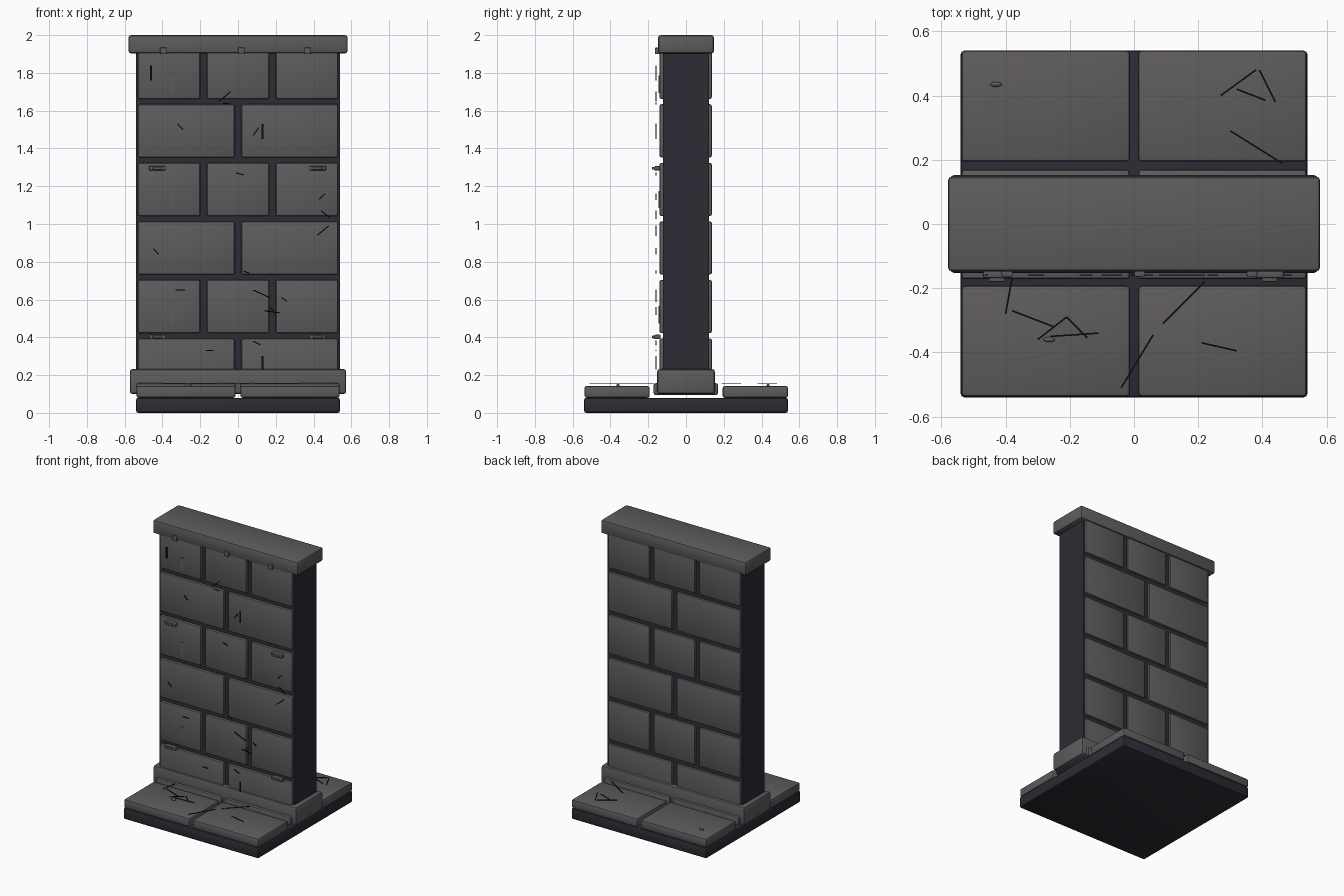
import bpy, bmesh, math
from mathutils import Matrix, Vector

cube = bpy.data.objects.get("Cube")
if cube:
    bpy.data.objects.remove(cube, do_unlink=True)


def material(name, colour):
    mat = bpy.data.materials.new(name)
    mat.use_nodes = True
    mat.diffuse_color = (*colour, 1)
    mat.node_tree.nodes["Principled BSDF"].inputs["Base Color"].default_value = (*colour, 1)
    return mat


stone = material("warm grey stone", (0.113, 0.104, 0.107))
mortar = material("dark blue mortar", (0.025, 0.025, 0.035))
soot = material("black crack", (0.006, 0.006, 0.008))


def finish(bm, name, mat, bevel=0, segments=2):
    """Bevel the mesh, make it an object and shade it."""
    if bevel:
        bmesh.ops.bevel(bm, geom=bm.edges[:], offset=bevel, segments=segments,
                        profile=0.5, affect='EDGES')
    mesh = bpy.data.meshes.new(name)
    bm.to_mesh(mesh)
    bm.free()
    mesh.materials.append(mat)
    obj = bpy.data.objects.new(name, mesh)
    bpy.context.collection.objects.link(obj)
    if bevel:
        bpy.ops.object.select_all(action='DESELECT')
        obj.select_set(True)
        bpy.context.view_layer.objects.active = obj
        bpy.ops.object.shade_smooth_by_angle(angle=math.radians(40))
    return obj


def block(name, x, y, z, mat=stone, bevel=0.0):
    """Box spanning the given (low, high) ranges."""
    spans = (x, y, z)
    centre = Vector([(a + b) / 2 for a, b in spans])
    size = [b - a for a, b in spans]
    bm = bmesh.new()
    bmesh.ops.create_cube(bm, size=1, matrix=Matrix.Translation(centre) @ Matrix.Diagonal((*size, 1)))
    return finish(bm, name, mat, bevel)


def around(centre, size):
    return centre - size / 2, centre + size / 2


def cracks(name, lines, place, width=0.006):
    """Thin bars along 2D lines, laid into the plane given by a matrix."""
    bm = bmesh.new()
    for ax, ay, bx, by in lines:
        a, b = Vector((ax, ay)), Vector((bx, by))
        d = b - a
        mid = (a + b) / 2
        turn = Matrix.Rotation(math.atan2(d.y, d.x), 4, 'Z')
        shape = Matrix.Diagonal((d.length, width, 0.003, 1))
        bmesh.ops.create_cube(bm, size=1, matrix=place @ Matrix.Translation((mid.x, mid.y, 0)) @ turn @ shape)
    return finish(bm, name, soot)


# Base and paving
block("base", (-.54, .54), (-.54, .54), (0, .08), mortar, .012)
rows = {"front": (-.537, -.192, .08), "middle": (-.172, .17, .095), "back": (.194, .54, .08)}
for row, (y0, y1, z0) in rows.items():
    for side, x in (("right", (-.538, -.013)), ("left", (.013, .538))):
        block(f"paving_{row}_{side}", x, (y0, y1), (z0, z0 + .062), stone, .011)

# Wall core, plinth and coping
block("wall_core", (-.54, .54), (-.123, .123), (.12, 1.93), mortar)
block("plinth", (-.573, .573), (-.153, .153), (.1, .232), stone, .014)
block("coping", (-.58, .58), (-.148, .148), (1.903, 2), stone, .014)

# Staggered brick courses on both faces
for course in range(6):
    count = 3 if course % 2 else 2
    pitch = 1.094 / count
    z = .112 + .31 * course
    for face, y in (("front", (-.141, -.1)), ("back", (.1, .137))):
        for i in range(count):
            x = around((i - (count - 1) / 2) * pitch, pitch - .034)
            block(f"brick_{face}_{course}_{i}", x, y, (z, z + .282), stone, .011)

# Tabs under the coping
for i, x in enumerate((-.395, .018, .368)):
    block(f"coping_tab_{i}", around(x, .034), (-.164, -.14), (1.9, 1.934), stone, .004)

# Brackets on the wall
for level, z in (("upper", 1.295), ("lower", .402)):
    for side, x in (("right", -.427), ("left", .422)):
        block(f"bracket_{level}_{side}", around(x, .088), (-.168, -.135), around(z, .024), stone, .006)
        block(f"bracket_nub_{level}_{side}", around(x, .05), (-.18, -.16), around(z, .014), stone, .004)

# Raised chips on the bricks
for i in range(3):
    z = .52 + .61 * i
    block(f"brick_chip_{i}", around(-.348, .026), (-.146, -.138), around(z, .092))

# Pebbles on the paving
for name, x, y in (("back", -.43, .435), ("front", -.264, -.36)):
    bm = bmesh.new()
    bmesh.ops.create_uvsphere(bm, u_segments=16, v_segments=8, radius=1,
                              matrix=Matrix.Translation((x, y, .146)) @ Matrix.Diagonal((.018, .008, .008, 1)))
    for f in bm.faces:
        f.smooth = True
    finish(bm, f"pebble_{name}", stone)

# Cracks on the wall
wall_plane = Matrix.Translation((0, -.159, 0)) @ Matrix.Rotation(math.pi / 2, 4, 'X')
wall_lines = [
    (-.1, 1.65, -.04, 1.7), (-.08, 1.64, -.04, 1.635), (-.32, 1.53, -.29, 1.5), (.08, 1.47, .11, 1.51),
    (-.01, 1.27, .03, 1.26), (.43, 1.13, .46, 1.16), (.44, 1.07, .49, 1.03), (.42, .94, .48, .99),
    (-.45, .87, -.42, .84), (.03, .75, .06, .74), (-.33, .65, -.28, .65), (.08, .65, .17, .61),
    (.23, .61, .26, .59), (.14, .54, .22, .53), (.17, .56, .2, .52), (-.17, .33, -.13, .33),
    (.08, .38, .12, .36),
]
cracks("wall_cracks", wall_lines, wall_plane)
cracks("wall_wide_cracks", [(-.46, 1.76, -.46, 1.84), (.13, 1.45, .13, 1.53), (.13, .23, .13, .3)],
       wall_plane, .011)

# Cracks on the paving
paving_lines = [
    (.27, .4, .38, .48), (.39, .48, .44, .38), (.32, .42, .41, .385), (.3, .29, .46, .19),
    (-.38, -.17, -.4, -.28), (-.38, -.27, -.25, -.32), (-.3, -.36, -.21, -.29), (-.21, -.29, -.145, -.355),
    (-.26, -.35, -.11, -.34), (.22, -.18, .09, -.31), (.06, -.345, -.04, -.51), (.21, -.37, .32, -.395),
]
cracks("paving_cracks", paving_lines, Matrix.Translation((0, 0, .157)), .005)
